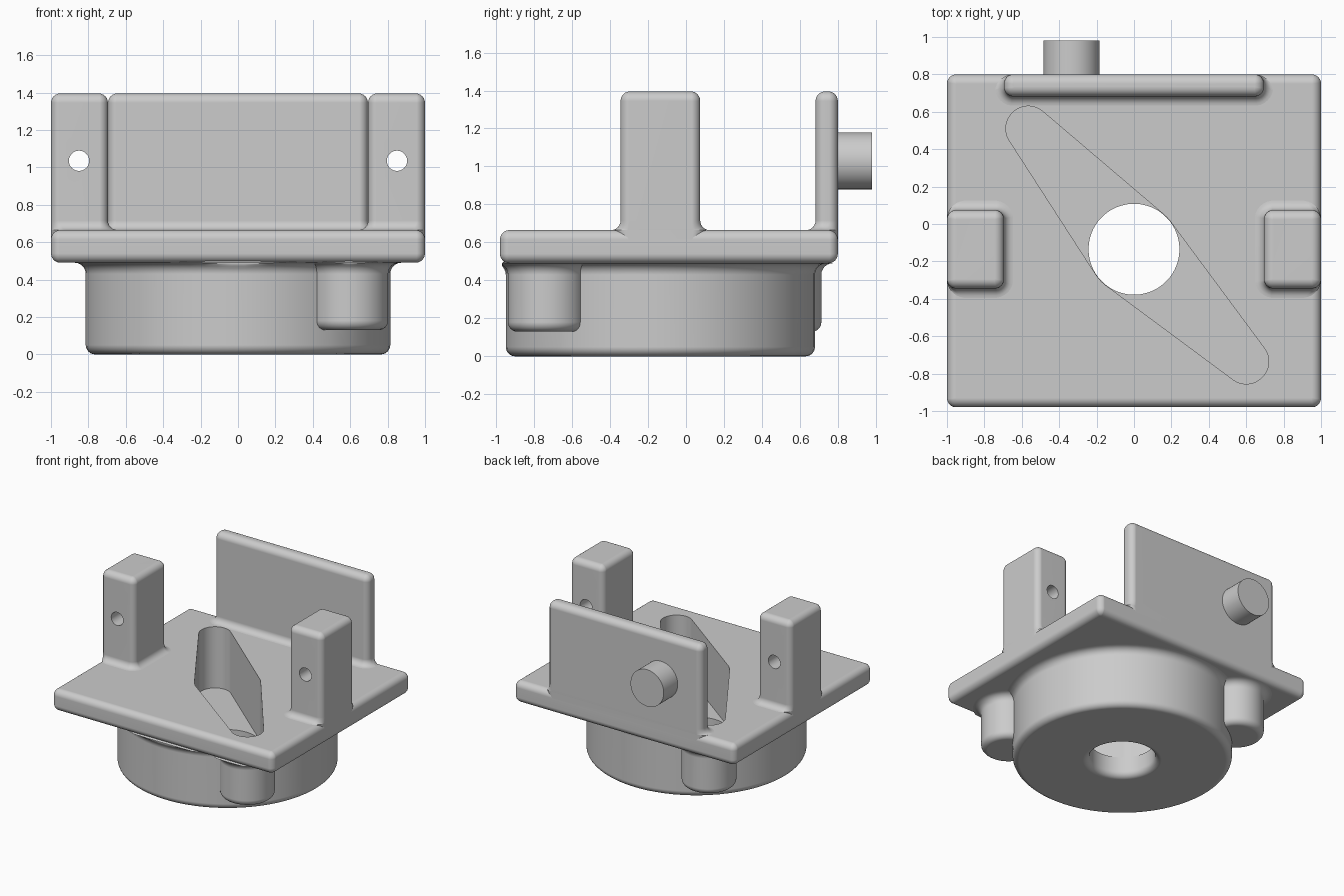
import bpy, bmesh
from math import sin, cos, pi
from mathutils import Matrix, Vector

cube = bpy.data.objects.get("Cube")
if cube:
    bpy.data.objects.remove(cube, do_unlink=True)

grey = bpy.data.materials.new("plain_grey")
grey.use_nodes = True
grey.diffuse_color = (0.6, 0.6, 0.6, 1)
grey.node_tree.nodes["Principled BSDF"].inputs["Base Color"].default_value = (0.6, 0.6, 0.6, 1)

ROUND = 0.05      # edge rounding
BOTTOM, TOP = 0.49, 0.665   # plate heights
FRONT, BACK = -0.98, 0.8    # plate depth
HEIGHT = 1.395
STEPS = 6


def make(name, bm):
    bmesh.ops.recalc_face_normals(bm, faces=bm.faces[:])
    mesh = bpy.data.meshes.new(name)
    bm.to_mesh(mesh)
    bm.free()
    mesh.materials.append(grey)
    obj = bpy.data.objects.new(name, mesh)
    bpy.context.scene.collection.objects.link(obj)
    return obj


def arc(z, r, kind):
    """Quarter-round profile as (height, outward offset) pairs."""
    pts = []
    for i in range(STEPS + 1):
        a = pi / 2 * i / STEPS
        pts.append({
            "bottom": (z + r * (1 - cos(a)), -r * (1 - sin(a))),
            "top": (z - r * (1 - sin(a)), -r * (1 - cos(a))),
            "base_fillet": (z + r * (1 - cos(a)), r * (1 - sin(a))),
            "ceiling_fillet": (z - r * (1 - sin(a)), r * (1 - cos(a))),
        }[kind])
    return pts


def loft(name, box, corner, profile, grow=(1, 1, 1, 1), segs=STEPS):
    """Stack rounded rectangles; grow tells which sides flare outward."""
    x0, x1, y0, y1 = box
    bm = bmesh.new()
    rings = []
    for z, off in profile:
        g = [off * (k if off > 0 else 1) for k in grow]
        a0, a1, b0, b1 = x0 - g[0], x1 + g[1], y0 - g[2], y1 + g[3]
        r = max(corner + off, 0.002)
        ring = []
        centres = ((a1 - r, b1 - r), (a0 + r, b1 - r), (a0 + r, b0 + r), (a1 - r, b0 + r))
        for q, (cx, cy) in enumerate(centres):
            # a full circle shares its quarter points, so stop one short
            for i in range(segs + 1):
                a = pi / 2 * (q + (i + 0.5) / (segs + 1))
                y = max(cy + r * sin(a), FRONT + 0.01) if off > 0 else cy + r * sin(a)
                ring.append(bm.verts.new((cx + r * cos(a), y, z)))
        rings.append(ring)
    n = len(rings[0])
    for lo, hi in zip(rings, rings[1:]):
        for i in range(n):
            bm.faces.new((lo[i], lo[(i + 1) % n], hi[(i + 1) % n], hi[i]))
    bm.faces.new(rings[0])
    bm.faces.new(rings[-1])
    return make(name, bm)


def disc(name, x, y, r, profile):
    return loft(name, (x - r, x + r, y - r, y + r), r, profile, segs=17)


def rod(name, x, y0, y1, z, r):
    """Cylinder lying along y."""
    bm = bmesh.new()
    m = Matrix.Translation((x, (y0 + y1) / 2, z)) @ Matrix.Rotation(pi / 2, 4, 'X')
    bmesh.ops.create_cone(bm, cap_ends=True, segments=48, radius1=r, radius2=r,
                          depth=y1 - y0, matrix=m)
    return make(name, bm)


def activate(obj):
    bpy.ops.object.select_all(action='DESELECT')
    obj.select_set(True)
    bpy.context.view_layer.objects.active = obj


def cut(obj, *cutters):
    activate(obj)
    for c in cutters:
        mod = obj.modifiers.new("cut", 'BOOLEAN')
        mod.operation, mod.solver, mod.object = 'DIFFERENCE', 'EXACT', c
        bpy.ops.object.modifier_apply(modifier=mod.name)


parts, helpers = [], []

# Main plate with all edges rounded
plate = loft("base_plate", (-1, 1, FRONT, BACK), ROUND,
             arc(BOTTOM, ROUND, "bottom") + arc(TOP, ROUND, "top"))

# Round drum and two end bosses under the plate
hub = (0, -0.135)
ends = [(0.6, -0.735), (-0.565, 0.51)]
under_plate = arc(BOTTOM, 0.06, "ceiling_fillet") + [(BOTTOM + 0.03, -0.02)]
drum = disc("drum", *hub, 0.815, arc(0, ROUND, "bottom") + under_plate)
bosses = [disc(n, *e, 0.203, arc(0.13, ROUND, "bottom") + under_plate)
          for n, e in zip(("front_boss", "back_boss"), ends)]

# Double-arm pocket: hull of the hub circle and the two end circles
bm = bmesh.new()
for (cx, cy), r in ((hub, 0.245), (ends[0], 0.12), (ends[1], 0.12)):
    for i in range(64):
        a = 2 * pi * i / 64
        for z in (0.165, 1):
            bm.verts.new((cx + r * cos(a), cy + r * sin(a), z))
hull = bmesh.ops.convex_hull(bm, input=bm.verts[:])
loose = [v for v in bm.verts if not v.link_faces]
bmesh.ops.delete(bm, geom=loose, context='VERTS')
bmesh.ops.dissolve_limit(bm, angle_limit=0.01, verts=bm.verts[:], edges=bm.edges[:])
pocket = make("pocket_cutter", bm)

# Central bore, flared at the underside
bore = disc("bore_cutter", *hub, 0.243,
            [(-0.1, ROUND)] + arc(0, ROUND, "base_fillet") + [(0.3, 0)])
helpers += [pocket, bore]
cut(plate, pocket)
cut(drum, pocket, bore)
for b in bosses:
    cut(b, pocket)
parts += [plate, drum, *bosses]

# Two drilled side posts
rise = [(TOP - 0.06, 0)] + arc(TOP, ROUND, "base_fillet") + arc(HEIGHT, ROUND, "top")
for name, s in (("left_post", 1), ("right_post", -1)):
    xs = sorted((0.695 * s, s))
    post = loft(name, (*xs, -0.345, 0.075), ROUND, rise, grow=(s > 0, s < 0, 1, 1))
    drill = rod(name + "_drill", 0.85 * s, -0.6, 0.4, 1.035, 0.054)
    cut(post, drill)
    helpers.append(drill)
    parts.append(post)

# Back wall with a round peg behind it
parts.append(loft("back_wall", (-0.695, 0.695, 0.682, BACK), ROUND, rise, grow=(1, 1, 1, 0)))
parts.append(rod("back_peg", -0.335, BACK - 0.03, 0.98, 1.03, 0.15))

for h in helpers:
    bpy.data.objects.remove(h, do_unlink=True)

# Smooth rounds, crisp edges
for obj in parts:
    activate(obj)
    bpy.ops.object.shade_smooth_by_angle(angle=0.6)
    weighted = obj.modifiers.new("weighted_normals", 'WEIGHTED_NORMAL')
    weighted.keep_sharp = True
